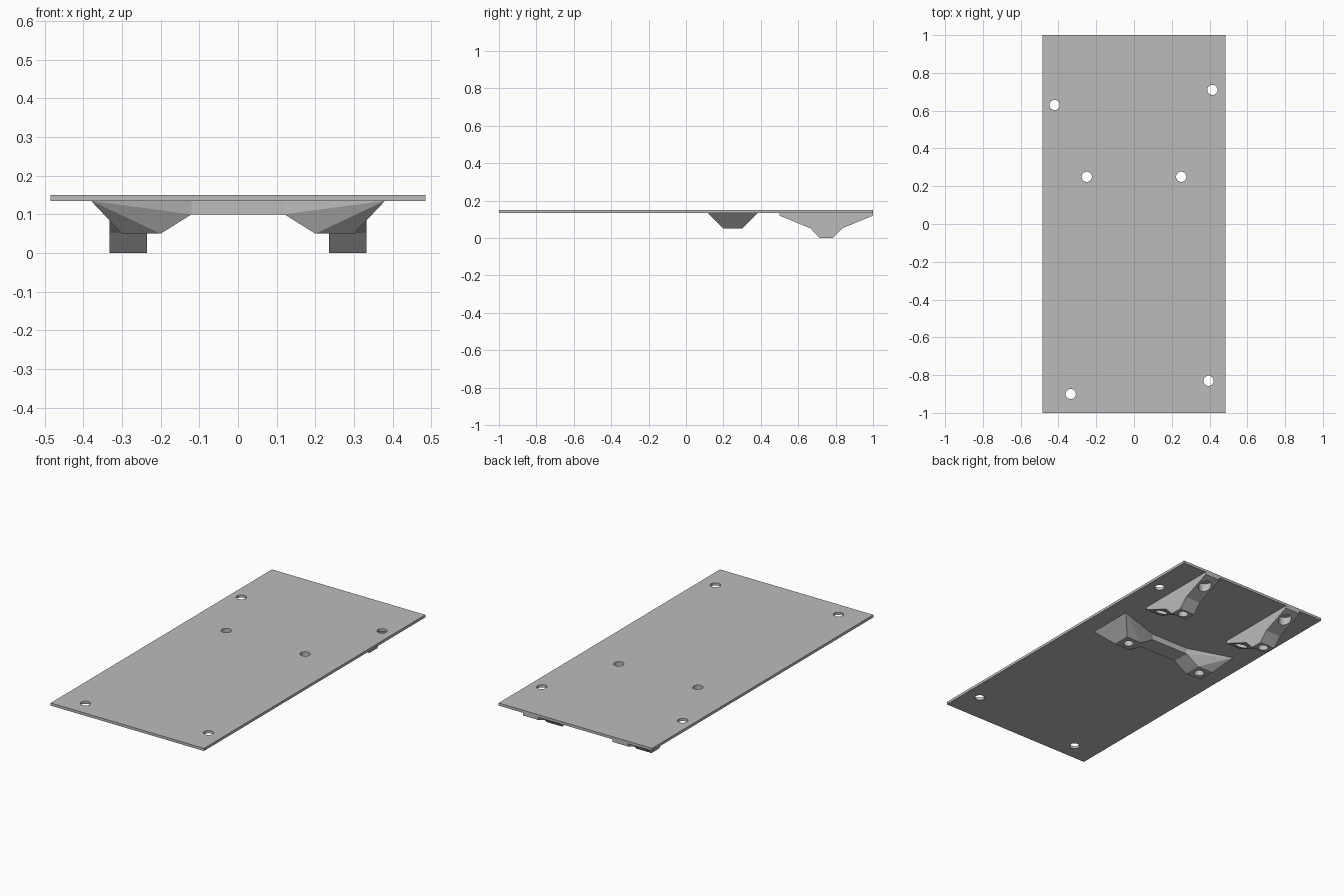
import bpy
import bmesh

cube = bpy.data.objects.get("Cube")
if cube:
    bpy.data.objects.remove(cube, do_unlink=True)

grey = bpy.data.materials.new("light_grey")
grey.use_nodes = True
colour = (0.5, 0.5, 0.5, 1)
grey.diffuse_color = colour
grey.node_tree.nodes["Principled BSDF"].inputs["Base Color"].default_value = colour

HOLE = 0.027
Z_UNDER, Z_TOP = 0.135, 0.15


def make_object(name, bm):
    bmesh.ops.recalc_face_normals(bm, faces=bm.faces)
    mesh = bpy.data.meshes.new(name)
    bm.to_mesh(mesh)
    bm.free()
    mesh.materials.append(grey)
    obj = bpy.data.objects.new(name, mesh)
    bpy.context.collection.objects.link(obj)
    return obj


def hull(name, points):
    bm = bmesh.new()
    for p in points:
        bm.verts.new(p)
    bmesh.ops.convex_hull(bm, input=bm.verts)
    bmesh.ops.dissolve_limit(bm, angle_limit=0.01, verts=bm.verts, edges=bm.edges)
    return make_object(name, bm)


def box(name, x, y, z):
    return hull(name, [(a, b, c) for a in x for b in y for c in z])


def extrude_x(name, profile, x0, x1):
    """Extrude a y-z outline between two x positions."""
    bm = bmesh.new()
    face = bm.faces.new([bm.verts.new((x0, y, z)) for y, z in profile])
    new = bmesh.ops.extrude_face_region(bm, geom=[face])["geom"]
    verts = [v for v in new if isinstance(v, bmesh.types.BMVert)]
    bmesh.ops.translate(bm, verts=verts, vec=(x1 - x0, 0, 0))
    return make_object(name, bm)


def boolean(obj, other, operation):
    mod = obj.modifiers.new("boolean", "BOOLEAN")
    mod.operation = operation
    mod.solver = "EXACT"
    mod.object = other
    bpy.context.view_layer.objects.active = obj
    bpy.ops.object.modifier_apply(modifier=mod.name)
    bpy.data.objects.remove(other, do_unlink=True)


def drill(obj, x, y, radius=HOLE, z0=-0.1, z1=0.3):
    """Cut a vertical round hole."""
    bpy.ops.mesh.primitive_cylinder_add(vertices=32, radius=radius, depth=z1 - z0,
                                        location=(x, y, (z0 + z1) / 2))
    boolean(obj, bpy.context.object, "DIFFERENCE")


# Flat base plate with four mounting holes and two bracket holes
plate = box("base_plate", (-0.485, 0.485), (-1, 1), (Z_UNDER, Z_TOP))
for x, y in [(-0.42, 0.63), (0.415, 0.71), (-0.335, -0.9), (0.395, -0.83),
             (-0.25, 0.25), (0.25, 0.25)]:
    drill(plate, x, y)

# Cross bracket: a bridge joining two flared pads
bracket = box("cross_bracket", (-0.13, 0.13), (0.2, 0.3), (0.1, Z_UNDER))
for s in (-1, 1):
    section = [(0.38, 0.135, Z_UNDER), (0.3, 0.05, 0.05), (0.2, 0.05, 0.05),
               (0.12, 0.05, 0.1), (0.12, 0.05, Z_UNDER)]
    pad = hull("pad", [(s * x, 0.25 + t * w, z) for x, w, z in section for t in (-1, 1)])
    boolean(bracket, pad, "UNION")
for s in (-1, 1):
    drill(bracket, s * 0.25, 0.25)

# Two rear feet with a blind hole in the sole and one in each ramp
half = [(0.25, Z_UNDER), (0.25, 0.12), (0.085, 0.052), (0.035, 0)]
outline = [(0.75 - d, z) for d, z in half] + [(0.75 + d, z) for d, z in reversed(half)]
for s, name in ((1, "left_foot"), (-1, "right_foot")):
    foot = extrude_x(name, outline, s * 0.235, s * 0.332)
    drill(foot, s * 0.283, 0.75, HOLE, -0.1, 0.12)
    for y in (0.565, 0.935):
        drill(foot, s * 0.283, y, 0.035, -0.1, 0.128)
